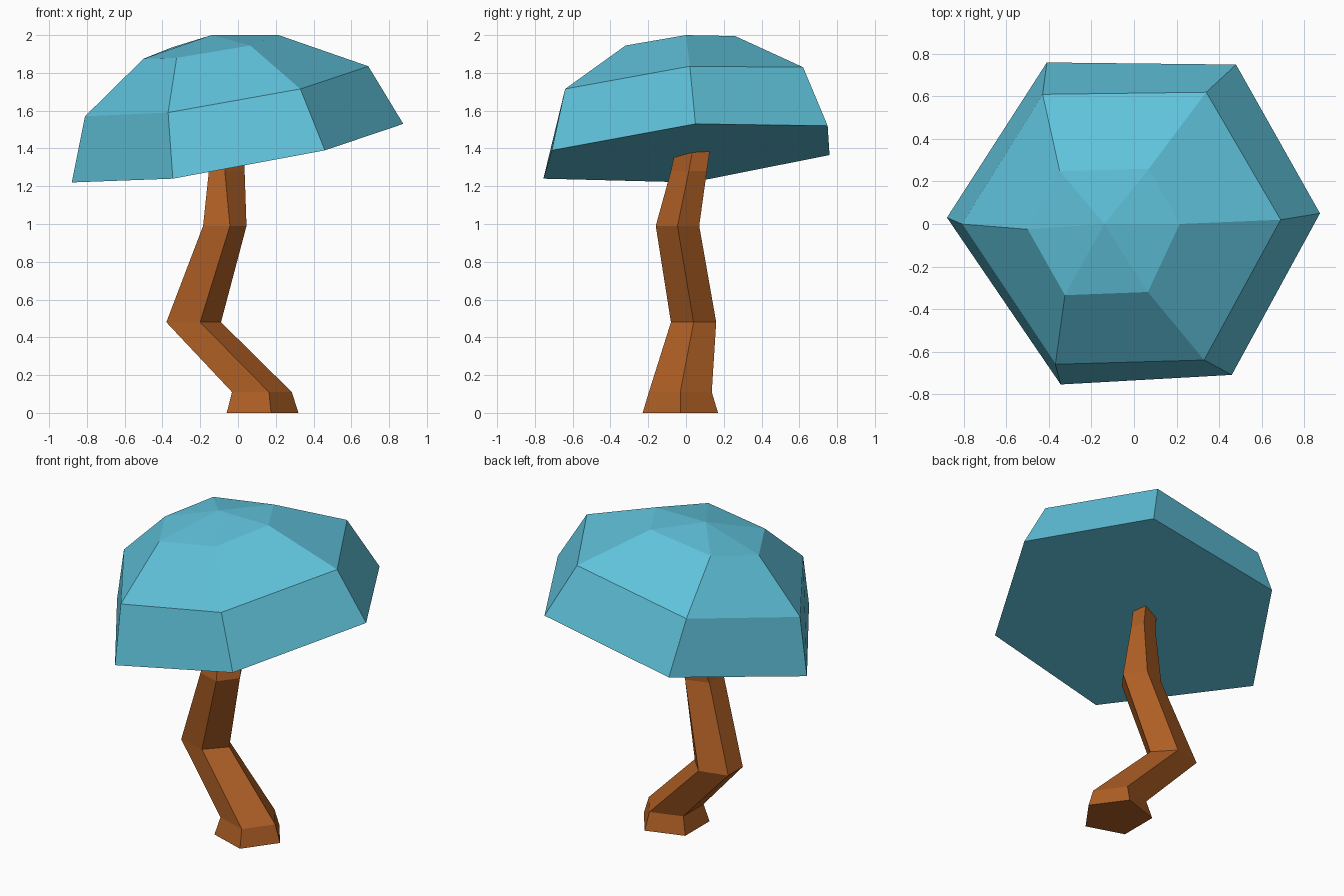
import bpy
import bmesh
from math import cos, sin, tau

if "Cube" in bpy.data.objects:
    bpy.data.objects.remove(bpy.data.objects["Cube"])


def make_material(name, colour):
    mat = bpy.data.materials.new(name)
    mat.use_nodes = True
    mat.diffuse_color = colour
    mat.node_tree.nodes["Principled BSDF"].inputs["Base Color"].default_value = colour
    return mat


def loft(name, rings, material, apex=None):
    """Skin a stack of equal rings, closing the ends with a cap or an apex fan."""
    bm = bmesh.new()
    loops = [[bm.verts.new(point) for point in ring] for ring in rings]
    count = len(loops[0])
    for lower, upper in zip(loops, loops[1:]):
        for i in range(count):
            j = (i + 1) % count
            bm.faces.new((lower[i], lower[j], upper[j], upper[i]))
    bm.faces.new(loops[0][::-1])
    if apex:
        tip = bm.verts.new(apex)
        for i in range(count):
            bm.faces.new((loops[-1][i], loops[-1][(i + 1) % count], tip))
    else:
        bm.faces.new(loops[-1])
    bmesh.ops.recalc_face_normals(bm, faces=bm.faces)
    mesh = bpy.data.meshes.new(name)
    bm.to_mesh(mesh)
    bm.free()
    mesh.materials.append(material)
    obj = bpy.data.objects.new(name, mesh)
    bpy.context.scene.collection.objects.link(obj)
    return obj


def pentagon(x, y, z, rx, ry, skew=0):
    """Five-sided trunk section, optionally sheared sideways along its depth."""
    points = []
    for i in range(5):
        dx, dy = rx * cos(tau * i / 5), ry * sin(tau * i / 5)
        points.append((x + dx + skew * dy, y + dy, z))
    return points


bark = make_material("bark brown", (0.42, 0.112, 0.018, 1))
foliage = make_material("foliage blue", (0.115, 0.535, 0.70, 1))

# Crooked trunk: flared foot, two bends, and a top end buried in the canopy
trunk_sections = [
    pentagon(0.11, -0.03, 0, 0.21, 0.21),
    pentagon(0.11, -0.03, 0.11, 0.175, 0.175),
    pentagon(-0.25, 0.04, 0.48, 0.16, 0.126),
    pentagon(-0.082, -0.045, 0.99, 0.127, 0.121),
    pentagon(-0.055, 0.015, 1.28, 0.09, 0.1, skew=0.45),
    pentagon(-0.05, 0.04, 1.42, 0.085, 0.095, skew=0.45),
]
loft("trunk", trunk_sections, bark)

# Tilted six-sided canopy: rim, shoulder and crown, counter-clockwise from the right
rim = [(0.875, 0.05, 1.53), (0.48, 0.75, 1.52), (-0.41, 0.76, 1.365),
       (-0.88, 0.03, 1.22), (-0.345, -0.755, 1.24), (0.46, -0.71, 1.39)]
shoulder = [(0.69, 0.02, 1.835), (0.34, 0.62, 1.83), (-0.43, 0.61, 1.69),
            (-0.81, 0, 1.57), (-0.37, -0.66, 1.59), (0.33, -0.64, 1.715)]
crown = [(0.215, 0, 2), (0.07, 0.26, 1.995), (-0.35, 0.25, 1.935),
         (-0.5, -0.025, 1.875), (-0.325, -0.335, 1.88), (0.065, -0.32, 1.945)]
loft("canopy", [rim, shoulder, crown], foliage, apex=(-0.14, 0, 2))
